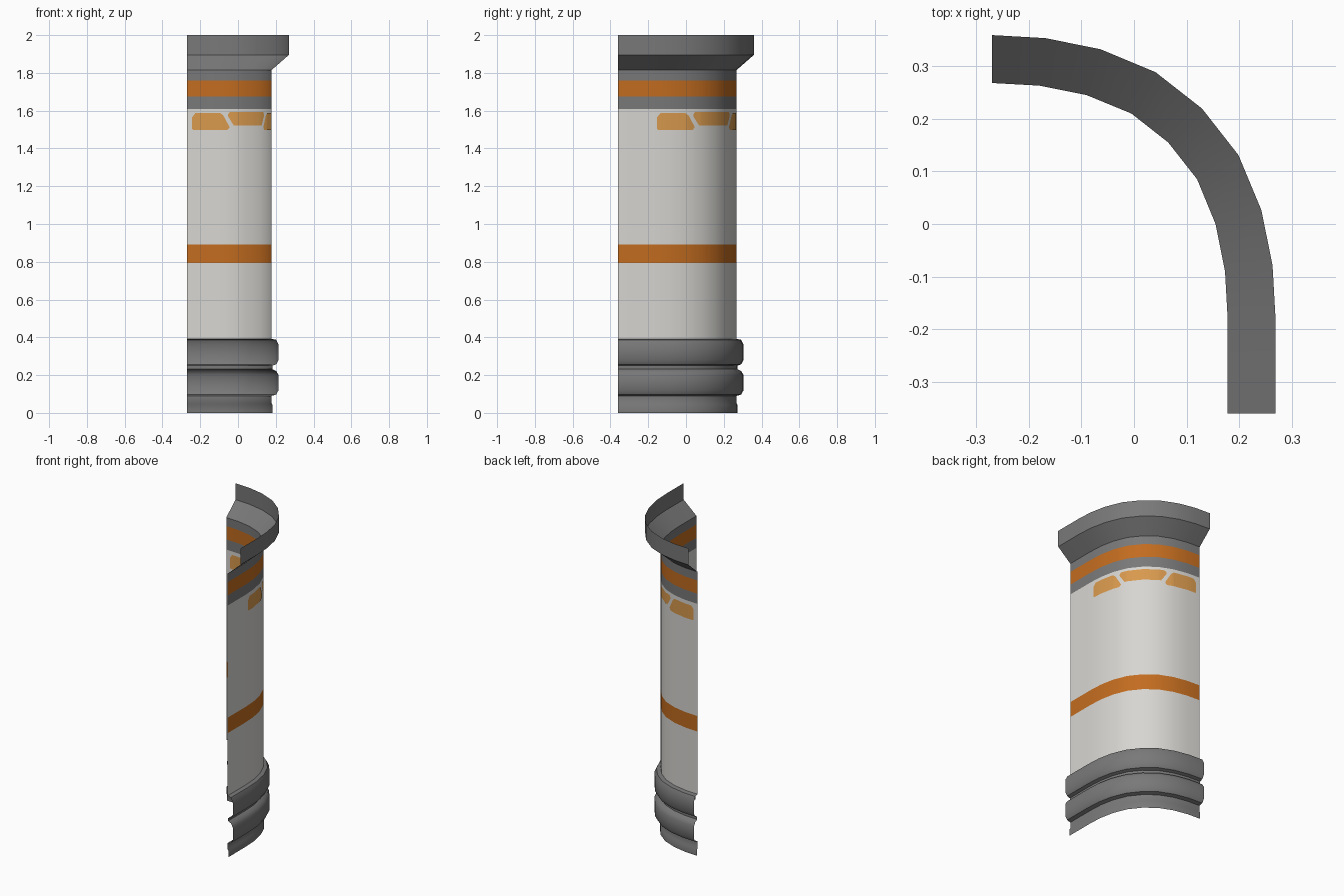
import bpy
import bmesh
from mathutils import Vector

if "Cube" in bpy.data.objects:
    bpy.data.objects.remove(bpy.data.objects["Cube"])


def material(name, rgb):
    m = bpy.data.materials.new(name)
    m.diffuse_color = (*rgb, 1)
    m.use_nodes = True
    m.node_tree.nodes["Principled BSDF"].inputs["Base Color"].default_value = m.diffuse_color
    return m


GREY = material("dark grey", (0.19, 0.19, 0.19))
WHITE = material("off white", (0.68, 0.67, 0.64))
ORANGE = material("orange", (0.54, 0.15, 0.014))
AMBER = material("light orange", (0.69, 0.32, 0.075))

# Plan curve of the wall: half of the bend, mirrored on its diagonal
half = [(0.448, 0), (0.443, 0.09), (0.425, 0.18), (0.39, 0.265), (0.335, 0.335)]
bend = half + [(b, a) for a, b in half[-2::-1]]
plan = [Vector((a - 0.27, b - 0.18)) for a, b in bend]
plan.insert(0, Vector((0.178, -0.36)))

# Outward mitred normals; both ends are square to the wall
normals = []
for i, p in enumerate(plan):
    if i <= 1:
        normals.append(Vector((1, 0)))
    elif i == len(plan) - 1:
        normals.append(Vector((0, 1)))
    else:
        d = ((p - plan[i - 1]).normalized() + (plan[i + 1] - p).normalized()).normalized()
        normals.append(Vector((d.y, -d.x)))


def make_object(name, bm, mats):
    me = bpy.data.meshes.new(name)
    bm.to_mesh(me)
    bm.free()
    for m in mats:
        me.materials.append(m)
    ob = bpy.data.objects.new(name, me)
    bpy.context.collection.objects.link(ob)
    bpy.ops.object.select_all(action='DESELECT')
    ob.select_set(True)
    bpy.context.view_layer.objects.active = ob
    bpy.ops.object.shade_smooth_by_angle(angle=0.6)
    return ob


def sweep(name, profile, mats, rule=lambda z: 0):
    """Sweep an (offset, height) profile along the plan curve."""
    bm = bmesh.new()
    rows = [[bm.verts.new((*(p + n * o), z)) for p, n in zip(plan, normals)]
            for o, z in profile]
    for r in range(len(rows) - 1):
        for i in range(len(plan) - 1):
            f = bm.faces.new((rows[r][i], rows[r][i + 1], rows[r + 1][i + 1], rows[r + 1][i]))
            f.material_index = rule((profile[r][1] + profile[r + 1][1]) / 2)
    make_object(name, bm, mats)


# Base mouldings
sweep("base_moulding", [
    (0.005, 0), (0.005, 0.042), (0, 0.05), (0, 0.09), (0.024, 0.097), (0.037, 0.12),
    (0.037, 0.2), (0.024, 0.222), (0.004, 0.232), (0.004, 0.25), (0.024, 0.257),
    (0.037, 0.28), (0.037, 0.36), (0.024, 0.387), (0, 0.392)], [GREY])


# Wall panel with painted stripes
def wall_colour(z):
    if 0.793 < z < 0.892 or 1.675 < z < 1.76:
        return 1
    return 2 if z > 1.61 else 0


sweep("wall_panel", [(0, z) for z in (0.392, 0.793, 0.892, 1.61, 1.675, 1.76, 1.815)],
      [WHITE, ORANGE, GREY], wall_colour)

# Flared top rim
sweep("top_rim", [(0, 1.815), (0.091, 1.895), (0.091, 2.0)], [GREY])


# Painted marks: thin plates following the bend, t counts bend segments
def on_wall(t, off):
    i = min(int(t), 7)
    k = t - i
    p = plan[i + 1].lerp(plan[i + 2], k)
    n = plan[i + 2] - plan[i + 1]
    return p + Vector((n.y, -n.x)).normalized() * off


def edge(points, t):
    for (t0, z0), (t1, z1) in zip(points, points[1:]):
        if t0 <= t <= t1:
            return z0 + (z1 - z0) * (t - t0) / (t1 - t0)
    return points[-1][1]


def mark(name, low, high):
    ts = sorted({t for t, _ in low + high}
                | {float(i) for i in range(9) if low[0][0] < i < low[-1][0]})
    bm = bmesh.new()
    for off in (0.002, -0.002):
        cols = []
        for t in ts:
            p = on_wall(t, off)
            cols.append([bm.verts.new((*p, edge(e, t))) for e in (low, high)])
        for a, b in zip(cols, cols[1:]):
            quad = (a[0], b[0], b[1], a[1])
            bm.faces.new(quad if off > 0 else quad[::-1])
    make_object(name, bm, [AMBER])


side_low = [(0.3, 1.505), (0.36, 1.497), (2.4, 1.497), (2.53, 1.51)]
side_high = [(0.3, 1.565), (0.5, 1.588), (1.95, 1.588), (2.15, 1.575), (2.53, 1.515)]


def flip(points):
    return [(8 - t, z) for t, z in reversed(points)]


mark("side_mark_right", side_low, side_high)
mark("side_mark_back", flip(side_low), flip(side_high))
mark("middle_mark", [(2.45, 1.57), (2.8, 1.522), (5.2, 1.522), (5.55, 1.57)],
     [(2.45, 1.58), (2.55, 1.592), (5.45, 1.592), (5.55, 1.58)])
